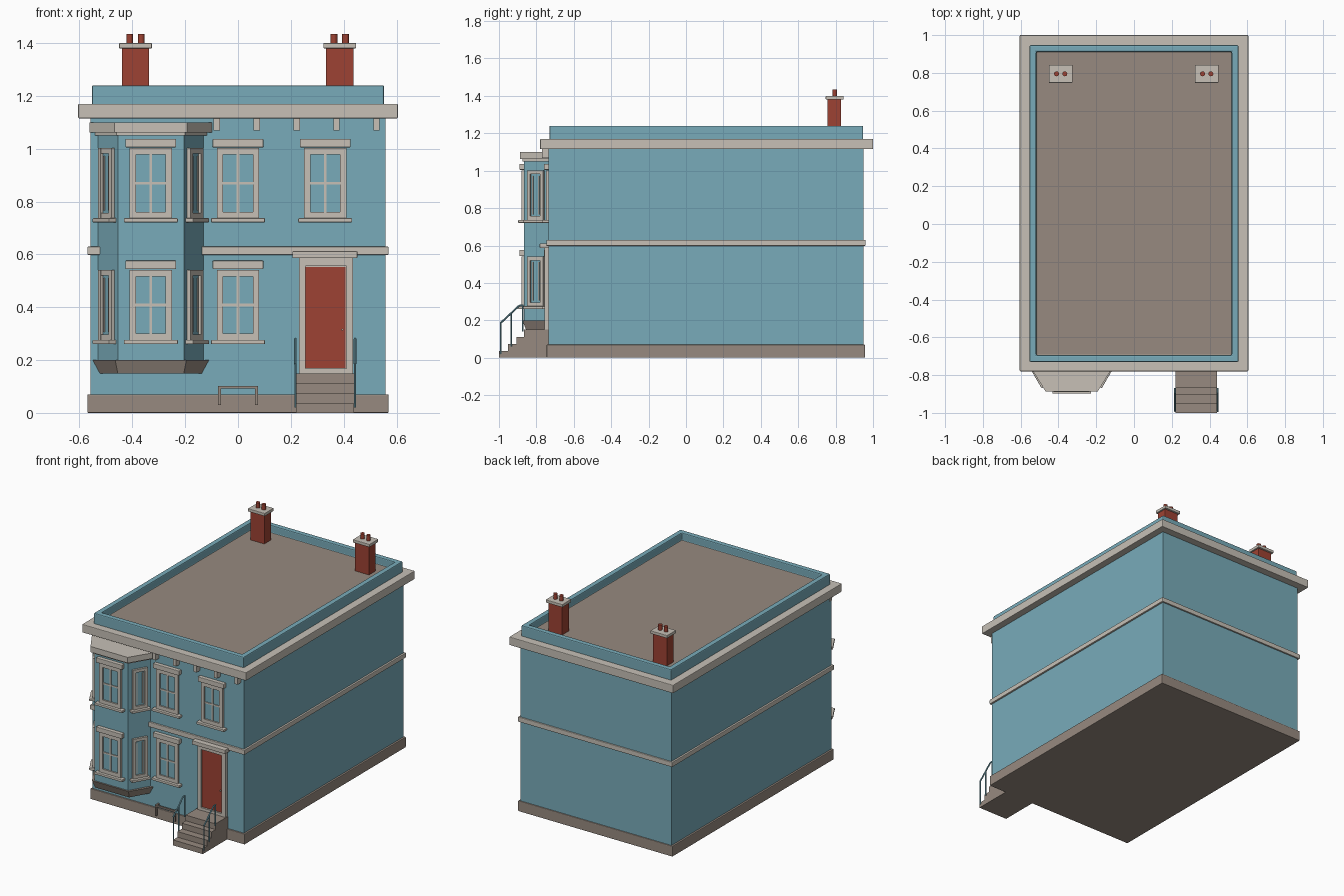
import bpy, bmesh
from math import radians
from mathutils import Matrix, Vector

default = bpy.data.objects.get("Cube")
if default:
    bpy.data.objects.remove(default, do_unlink=True)


def material(name, r, g, b):
    m = bpy.data.materials.new(name)
    m.use_nodes = True
    m.diffuse_color = (r, g, b, 1)
    m.node_tree.nodes["Principled BSDF"].inputs["Base Color"].default_value = (r, g, b, 1)
    return m


TEAL = material("teal_paint", 0.19, 0.41, 0.49)
CREAM = material("cream_trim", 0.57, 0.53, 0.47)
STONE = material("brown_stone", 0.31, 0.255, 0.215)
RED = material("brick_red", 0.34, 0.055, 0.033)


def finish(name, bm, *mats, bevel=0):
    bmesh.ops.recalc_face_normals(bm, faces=bm.faces)
    mesh = bpy.data.meshes.new(name)
    bm.to_mesh(mesh)
    bm.free()
    for m in mats:
        mesh.materials.append(m)
    ob = bpy.data.objects.new(name, mesh)
    bpy.context.collection.objects.link(ob)
    if bevel:
        mod = ob.modifiers.new("soft_edges", "BEVEL")
        mod.width, mod.segments = bevel, 2
    return ob


def box_mesh(x, y, z, place):
    bm = bmesh.new()
    bmesh.ops.create_cube(bm, size=1)
    for v in bm.verts:
        v.co = place @ Vector((x[v.co.x > 0], y[v.co.y > 0], z[v.co.z > 0]))
    return bm


def box(name, x, y, z, mat, place=Matrix(), bevel=0):
    return finish(name, box_mesh(x, y, z, place), mat, bevel=bevel)


def loft(name, rings, mat):
    """Skin a stack of equal outlines, given as (points, height)."""
    bm = bmesh.new()
    loops = [[bm.verts.new((x, y, z)) for x, y in pts] for pts, z in rings]
    n = len(loops[0])
    for low, high in zip(loops, loops[1:]):
        for i in range(n):
            j = (i + 1) % n
            bm.faces.new((low[i], low[j], high[j], high[i]))
    bm.faces.new(loops[0])
    bm.faces.new(loops[-1])
    return finish(name, bm, mat)


def rod(name, a, b, radius, mat, sides=8):
    a, b = Vector(a), Vector(b)
    bm = bmesh.new()
    turn = (b - a).to_track_quat("Z", "Y").to_matrix().to_4x4()
    bmesh.ops.create_cone(bm, cap_ends=True, segments=sides, radius1=radius, radius2=radius,
                          depth=(b - a).length, matrix=Matrix.Translation((a + b) / 2) @ turn)
    return finish(name, bm, mat)


WALL = -0.735          # front wall plane
BAY_X, BAY_Y = -0.33, -0.865

# Main block, plinth, string course and cornice
box("house_walls", (-.558, .558), (WALL, .95), (.02, 1.13), TEAL)
box("plinth", (-.57, .57), (-.745, .957), (0, .07), STONE, bevel=.004)
box("string_course", (-.57, .57), (-.747, .96), (.598, .63), CREAM, bevel=.004)
box("cornice", (-.605, .605), (-.78, 1), (1.115, 1.17), CREAM, bevel=.004)

# Parapet with sunken flat roof
bm = box_mesh((-.553, .553), (-.73, .947), (1.15, 1.24), Matrix())
top = max(bm.faces, key=lambda f: f.calc_center_median().z)
bmesh.ops.inset_region(bm, faces=[top], thickness=.05)
res = bmesh.ops.extrude_face_region(bm, geom=[top])
bmesh.ops.delete(bm, geom=[top], context="FACES_ONLY")
bmesh.ops.translate(bm, vec=(0, 0, -.05), verts=[g for g in res["geom"] if isinstance(g, bmesh.types.BMVert)])
for g in res["geom"]:
    if isinstance(g, bmesh.types.BMFace):
        g.material_index = 1
finish("parapet_and_roof", bm, TEAL, STONE, bevel=.006)

# Cornice brackets
for i in range(5):
    x = -.08 + i * .151
    box("cornice_bracket", (x - .012, x + .012), (-.77, WALL + .01), (1.068, 1.12), CREAM)


# Two-storey bay
def bay_outline(back, front, y):
    return [(BAY_X - back, WALL + .02), (BAY_X - back, WALL), (BAY_X - front, y),
            (BAY_X + front, y), (BAY_X + back, WALL), (BAY_X + back, WALL + .02)]


body = bay_outline(.2, .125, BAY_Y)
cap = bay_outline(.232, .137, -.888)
lip = bay_outline(.212, .13, -.873)
loft("bay_walls", [(body, .18), (body, 1.07)], TEAL)
loft("bay_foot", [(bay_outline(.193, .125, -.855), .15), (bay_outline(.22, .135, -.875), .2)], STONE)
loft("bay_neck", [(lip, 1.05), (lip, 1.065)], CREAM)
loft("bay_cap", [(cap, 1.062), (cap, 1.1)], CREAM)


# Windows: local x runs along the wall, -y points outward
def window(place, width, z0, rail, lintel=True, cross=True):
    h, z1 = width / 2, z0 + .265
    for s in (-1, 1):
        edges = sorted((s * h, s * (h - rail)))
        box("window_jamb", edges, (-.014, .005), (z0, z1), CREAM, place)
    box("window_head", (-h, h), (-.0138, .005), (z1 - rail, z1), CREAM, place)
    box("window_foot", (-h, h), (-.0138, .005), (z0, z0 + rail), CREAM, place)
    box("window_pane", (-h + .01, h - .01), (-.004, .002), (z0 + .01, z1 - .01), TEAL, place)
    if cross:
        mid = (z0 + z1) / 2
        box("window_mullion", (-.005, .005), (-.009, .002), (z0, z1), CREAM, place)
        box("window_transom", (-h, h), (-.0088, .002), (mid - .005, mid + .005), CREAM, place)
    else:
        for s in (-1, 1):
            edges = sorted((s * (h - rail - .008), s * (h - rail - .014)))
            box("casement_side", edges, (-.008, .002), (z0 + .03, z1 - .03), CREAM, place)
    if lintel:
        box("window_lintel", (-.096, .096), (-.025, .005), (z1 + .003, z1 + .035), CREAM, place, .003)
    reach = h + (.022 if cross else .012)
    box("window_sill", (-reach, reach), (-.032, .005), (z0 - .016, z0), CREAM, place, .003)


for z in (.276, .737):
    window(Matrix.Translation((BAY_X, BAY_Y, 0)), .16, z, .024)
    window(Matrix.Translation((0, WALL, 0)), .16, z, .024)
    for side in (-1, 1):
        spot = Matrix.Translation((BAY_X + side * .1625, (WALL + BAY_Y) / 2, 0))
        window(spot @ Matrix.Rotation(radians(60 * side), 4, "Z"), .1, z, .02, False, False)
window(Matrix.Translation((.33, WALL, 0)), .16, .737, .024)

# Front door
for x in ((.23, .256), (.41, .436)):
    box("door_jamb", x, (-.757, WALL + .01), (.15, .588), CREAM)
box("door_head", (.23, .436), (-.7565, WALL + .01), (.556, .588), CREAM)
box("door_threshold", (.23, .436), (-.756, WALL + .01), (.148, .168), CREAM)
box("door_surround", (.25, .415), (-.742, WALL + .01), (.16, .56), CREAM)
box("door", (.256, .407), (-.747, WALL), (.17, .553), RED)
box("door_lintel", (.206, .452), (-.782, WALL + .01), (.586, .612), CREAM, bevel=.003)
rod("door_knob", (.395, -.745, .315), (.395, -.756, .315), .004, CREAM)

# Entrance steps
for y, z in ((-1, .036), (-.953, .074), (-.906, .112), (-.865, .15)):
    box("entrance_step", (.22, .44), (y, WALL + .01), (0, z), STONE)

# Stair railings
for x in (.217, .443):
    rail = [(-.992, .185), (-.89, .28), (-.868, .28)]
    for (ya, za), (yb, zb) in zip(rail, rail[1:]):
        rod("handrail", (x, ya, za), (x, yb, zb), .005, TEAL)
    for y, low, high in ((-.99, .02, .187), (-.935, .06, .238), (-.872, .14, .282)):
        rod("railing_post", (x, y, low), (x, y, high), .004, TEAL)

# Boot scraper
for x in (-.07, .07):
    box("scraper_leg", (x - .005, x + .005), (-.77, -.758), (.03, .102), STONE)
    box("scraper_arm", (x - .005, x + .005), (-.77, WALL), (.092, .102), STONE)
box("scraper_bar", (-.075, .075), (-.77, -.758), (.092, .102), STONE)

# Chimneys with pots
for x in (-.388, .385):
    box("chimney_stack", (x - .052, x + .052), (.757, .829), (1.17, 1.386), RED, bevel=.002)
    box("chimney_cap", (x - .062, x + .062), (.747, .842), (1.38, 1.4), CREAM, bevel=.003)
    for dx in (-.022, .022):
        rod("chimney_pot", (x + dx, .795, 1.39), (x + dx, .795, 1.435), .013, RED, 16)
